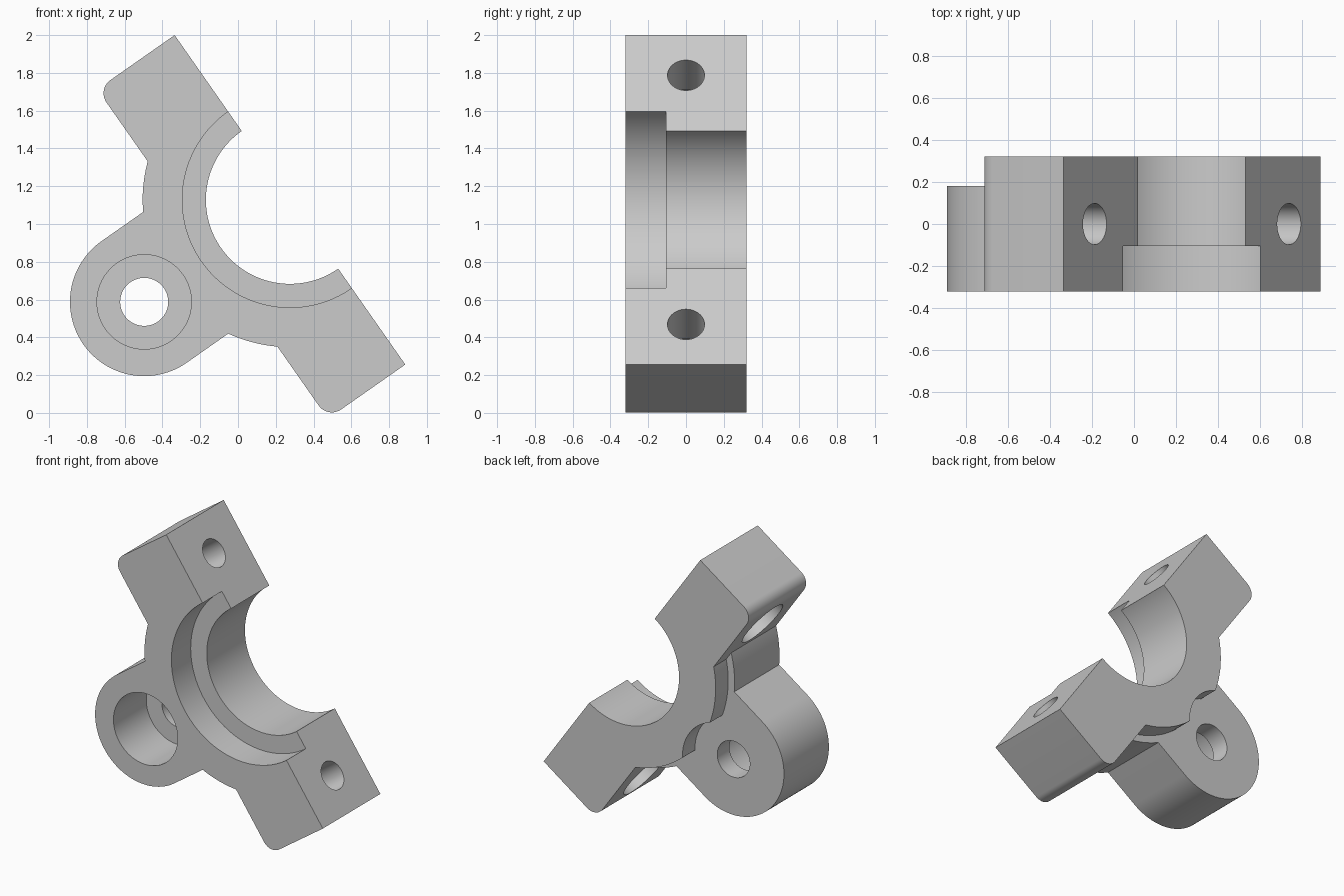
import bpy, bmesh
from math import sin, cos, radians
from mathutils import Matrix

if "Cube" in bpy.data.objects:
    bpy.data.objects.remove(bpy.data.objects["Cube"], do_unlink=True)

# One grey material
grey = bpy.data.materials.new("plain_grey")
grey.use_nodes = True
colour = (0.6, 0.6, 0.6, 1)
grey.diffuse_color = colour
grey.node_tree.nodes["Principled BSDF"].inputs["Base Color"].default_value = colour

# Main sizes: the clamp is built with its split face level at z = 0, then tilted
FRONT, BACK, STEP = -0.32, 0.32, 0.18
LUG_Z, LUG_R = -0.942, 0.393
ARM_END, ARM_T, CORNER = 1.0645, 0.5, 0.085
BOLT_X = 0.805


def arc(cx, cz, r, start, end, n):
    """Points on an arc, angles in degrees."""
    angles = [radians(start + (end - start) * i / n) for i in range(n + 1)]
    return [(cx + r * cos(a), cz + r * sin(a)) for a in angles]


def finish(name, bm):
    bmesh.ops.recalc_face_normals(bm, faces=bm.faces)
    mesh = bpy.data.meshes.new(name)
    bm.to_mesh(mesh)
    bm.free()
    mesh.materials.append(grey)
    ob = bpy.data.objects.new(name, mesh)
    bpy.context.collection.objects.link(ob)
    return ob


def prism(name, outline, y0, y1):
    """Closed solid from an x-z outline, running along y."""
    bm = bmesh.new()
    near = [bm.verts.new((x, y0, z)) for x, z in outline]
    far = [bm.verts.new((x, y1, z)) for x, z in outline]
    bm.faces.new(near)
    bm.faces.new(far[::-1])
    for i in range(len(near)):
        bm.faces.new((near[i - 1], far[i - 1], far[i], near[i]))
    return finish(name, bm)


def disc(name, z, r, y0, y1):
    """Cylinder along y, turned half a step so no corner lies on the split."""
    n = 120
    return prism(name, arc(0, z, r, 180 / n, 360 + 180 / n, n)[:-1], y0, y1)


def post(name, x, r, z0, z1):
    """Cylinder along z, centred on y = 0."""
    bm = bmesh.new()
    bmesh.ops.create_cone(bm, cap_ends=True, segments=64, radius1=r, radius2=r,
                          depth=z1 - z0, matrix=Matrix.Translation((x, 0, (z0 + z1) / 2)))
    return finish(name, bm)


def combine(target, tool, operation):
    """Apply a boolean and discard the tool."""
    mod = target.modifiers.new(operation.title(), 'BOOLEAN')
    mod.operation, mod.solver, mod.object = operation, 'EXACT', tool
    bpy.context.view_layer.update()
    graph = bpy.context.evaluated_depsgraph_get()
    result = bpy.data.meshes.new_from_object(target.evaluated_get(graph))
    target.modifiers.clear()
    target.data = result
    bpy.data.objects.remove(tool, do_unlink=True)


# Oversized ring and lug, trimmed to size further on
body = disc("clamp_half", 0, 0.78, -0.40, 0.40)
lug = arc(0, LUG_Z, LUG_R, 180, 360, 64) + [(LUG_R, -0.55), (-LUG_R, -0.55)]
combine(body, prism("lug", lug, -0.43, 0.37), 'UNION')

# Rear relief: steps the lug and ring edge down, with clearance for a bolt head
rear_ring = disc("rear_ring", 0, 0.73, 0.1, 0.7)
combine(rear_ring, disc("head_clearance", LUG_Z, 0.3, 0, 0.8), 'DIFFERENCE')
relief = disc("rear_relief", 0, 1.6, STEP, 0.6)
combine(relief, rear_ring, 'DIFFERENCE')
combine(body, relief, 'DIFFERENCE')

# Bolt arms, each with one rounded outer corner
for side in (-1, 1):
    corner = arc(ARM_END - CORNER, CORNER - ARM_T, CORNER, 270, 360, 12)
    outline = [(0.5, 0.05), (0.5, -ARM_T)] + corner + [(ARM_END, 0.05)]
    combine(body, prism("arm", [(side * x, z) for x, z in outline], -0.46, 0.46), 'UNION')

# Bore and front bearing seat
combine(body, disc("bore", 0, 0.445, -0.7, 0.7), 'DIFFERENCE')
combine(body, disc("bearing_seat", 0, 0.57, -0.65, -0.105), 'DIFFERENCE')

# Trim front, back and split face flat
trim = [(-1.5, 0), (-1.5, -1.7), (1.5, -1.7), (1.5, 0)]
combine(body, prism("trim_block", trim, FRONT, BACK), 'INTERSECT')

# Lug hole with front counterbore
combine(body, disc("lug_hole", LUG_Z, 0.127, -0.7, 0.7), 'DIFFERENCE')
combine(body, disc("lug_counterbore", LUG_Z, 0.25, -0.6, 0.045), 'DIFFERENCE')

# Clamp bolt holes, counterbored from the outside of each arm
for side in (-1, 1):
    combine(body, post("bolt_hole", side * BOLT_X, 0.098, -0.7, 0.1), 'DIFFERENCE')
    combine(body, post("bolt_counterbore", side * BOLT_X, 0.175, -0.65, -0.27), 'DIFFERENCE')

# Tilt into place
body.data.transform(Matrix.Translation((0.275, 0, 1.128)) @ Matrix.Rotation(radians(55), 4, 'Y'))
body.data.materials.clear()
body.data.materials.append(grey)

bpy.ops.object.select_all(action='DESELECT')
body.select_set(True)
bpy.context.view_layer.objects.active = body
bpy.ops.object.shade_smooth_by_angle(angle=radians(30))
